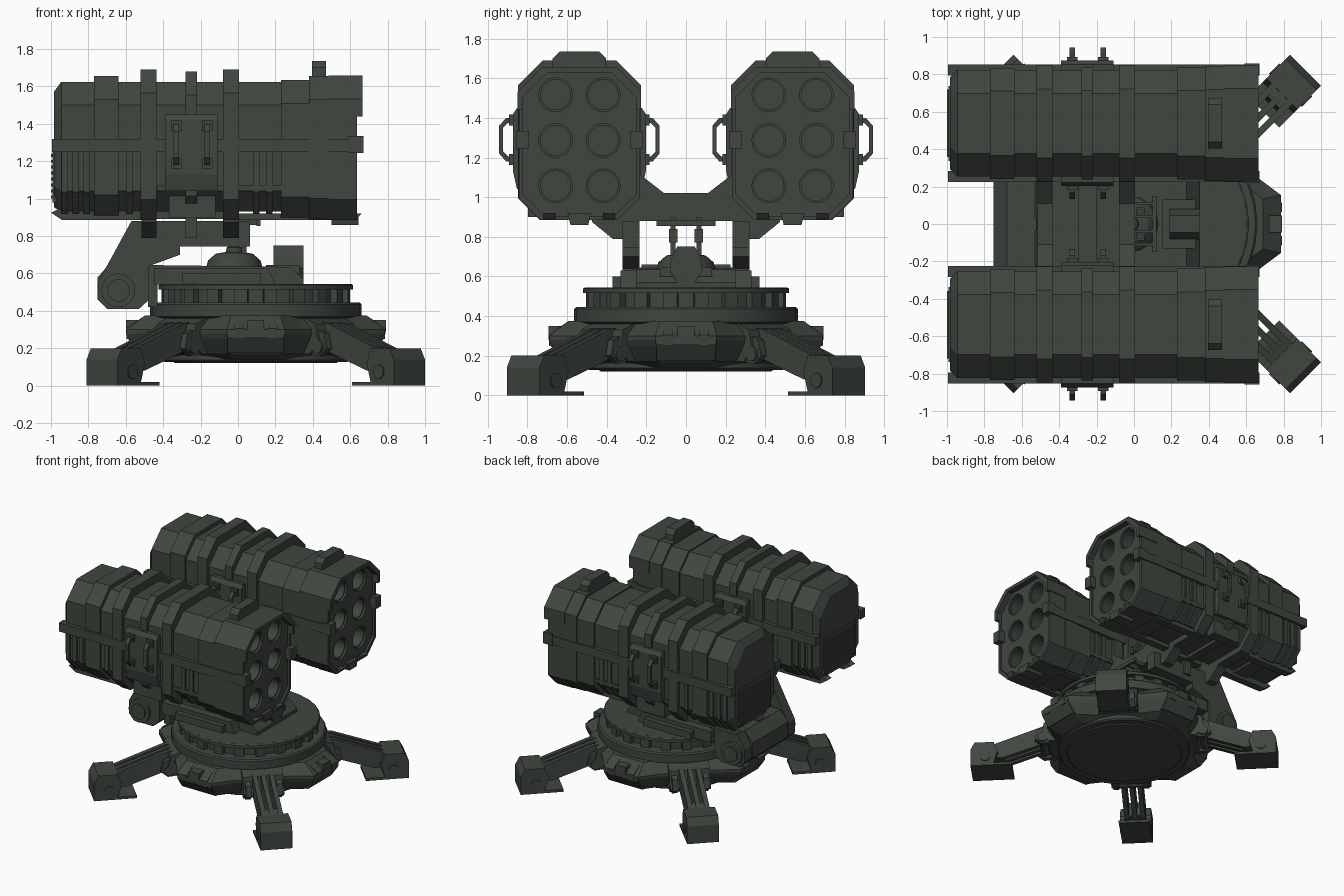
import bpy, bmesh, math
from mathutils import Vector, Matrix

if "Cube" in bpy.data.objects:
    bpy.data.objects.remove(bpy.data.objects["Cube"])

mat = bpy.data.materials.new("dark_olive_grey")
mat.diffuse_color = (0.050, 0.061, 0.050, 1)
mat.use_nodes = True
mat.node_tree.nodes["Principled BSDF"].inputs["Base Color"].default_value = mat.diffuse_color
CX = 0.095          # centre of the round base
PY, HW = 0.538, 0.285   # pod centre and body half width


def loft(name, rings, M=None, smooth=False):
    """Skin a list of equal point rings and cap both ends."""
    bm = bmesh.new()
    vs = [[bm.verts.new(p) for p in r] for r in rings]
    n = len(rings[0])
    for a, b in zip(vs, vs[1:]):
        for i in range(n):
            j = (i + 1) % n
            bm.faces.new((a[i], a[j], b[j], b[i]))
    bm.faces.new(vs[0])
    bm.faces.new(vs[-1])
    if M:
        bm.transform(M)
    bmesh.ops.recalc_face_normals(bm, faces=bm.faces)
    me = bpy.data.meshes.new(name)
    bm.to_mesh(me)
    bm.free()
    me.materials.append(mat)
    ob = bpy.data.objects.new(name, me)
    bpy.context.collection.objects.link(ob)
    if smooth:
        bpy.ops.object.select_all(action='DESELECT')
        ob.select_set(True)
        bpy.context.view_layer.objects.active = ob
        bpy.ops.object.shade_smooth_by_angle(angle=math.radians(30))
    return ob


def prism(name, pts, axis, a, b, M=None):
    """Extrude a 2D outline along an axis from a to b."""
    place = {'x': lambda p, t: (t, p[0], p[1]),
             'y': lambda p, t: (p[0], t, p[1]),
             'z': lambda p, t: (p[0], p[1], t)}[axis]
    return loft(name, [[place(p, t) for p in pts] for t in (a, b)], M)


def box(name, x0, x1, y0, y1, z0, z1, M=None):
    return prism(name, [(x0, y0), (x1, y0), (x1, y1), (x0, y1)], 'z', z0, z1, M)


def lathe(name, prof, n=32, M=None, smooth=True):
    """Revolve (radius, height) stations about local z."""
    rings = [[(r * math.cos(2 * math.pi * i / n), r * math.sin(2 * math.pi * i / n), z)
              for i in range(n)] for r, z in prof]
    return loft(name, rings, M, smooth)


def pin(name, x, z, y0, y1, r, n=24, M=None):
    T = Matrix.Translation((x, 0, z)) @ Matrix.Rotation(-math.pi / 2, 4, 'X')
    return lathe(name, [(r, y0), (r, y1)], n, (M @ T) if M else T)


def octagon(hw, zb, zt, ct=0.125, cb=0.11):
    return [(-hw + cb, zb), (hw - cb, zb), (hw, zb + cb), (hw, zt - ct),
            (hw - ct, zt), (-hw + ct, zt), (-hw, zt - ct), (-hw, zb + cb)]


# ---------- base ----------
B = Matrix.Translation((CX, 0, 0))
plan = []
for k in range(4):
    R = Matrix.Rotation(k * math.pi / 2, 2)
    plan += [R @ Vector(p) for p in ((.55, -.26), (.69, -.155), (.69, .155), (.55, .26))]
loft("base_skirt", [[(p.x * s, p.y * s, z) for p in plan] for s, z in
                    ((.76, .14), (.89, .17), (.98, .25), (1, .28), (1, .3), (.86, .375))], B)
lathe("base_bottom_disc", [(.43, .12), (.44, .128), (.49, .128), (.5, .138), (.5, .18)], 32, B)
lathe("turntable_ring", [(.54, .36), (.565, .37), (.565, .435), (.555, .445)], 32, B)
lathe("turntable_neck", [(.47, .44), (.47, .53)], 32, B)
lathe("turntable_plate", [(.52, .515), (.52, .538), (.51, .545)], 32, B)
for i in range(20):
    R = B @ Matrix.Rotation((i + .5) * math.pi / 10, 4, 'Z')
    box("neck_block", .44, .505, -.035, .035, .44, .52, R)

# plates and hooks on the four flat sides of the skirt
for k in range(4):
    R = B @ Matrix.Rotation(k * math.pi / 2, 4, 'Z')
    prism("side_plate", [(.56, .175), (.63, .175), (.69, .26), (.692, .3), (.57, .37)], 'y', -.15, .15, R)
    for s in (-1, 1):
        prism("side_hook", [(.6, .25), (.69, .25), (.695, .305), (.6, .37)], 'y',
              s * .09 - .025, s * .09 + .025, R)
    box("side_latch", .6, .695, -.045, .045, .29, .35, R)

# ---------- legs ----------
for k in range(4):
    R = B @ Matrix.Rotation(math.pi / 4 + k * math.pi / 2, 4, 'Z')
    prism("leg_bracket", [(.42, .17), (.56, .17), (.62, .24), (.6, .33), (.5, .37), (.42, .37)],
          'y', -.15, .15, R)
    for s in (-1, 1):
        prism("leg_bracket_cheek", [(.5, .17), (.62, .16), (.67, .2), (.65, .28), (.5, .34)],
              'y', s * .115 - .02, s * .115 + .02, R)
    pin("leg_pivot", .61, .21, -.15, .15, .038, 16, R)
    for y in (-.062, 0, .062):
        prism("leg_bar", [(.52, .22), (.52, .345), (.62, .335), (1.0, .195), (1.02, .09), (.92, .08)],
              'y', y - .018, y + .018, R)
    prism("leg_knuckle", [(.9, .09), (.92, .215), (1, .19), (1, .08)], 'y', -.078, .078, R)
    prism("foot_block", [(.985, .02), (1.162, .02), (1.162, .14), (1.13, .2), (.985, .2), (.955, .12)],
          'y', -.117, .117, R)
    pin("foot_pivot", 1.05, .075, -.124, .124, .038, 16, R)
    box("foot_plate", .846, 1.162, -.117, .117, 0, .02, R)

# ---------- turret platform ----------
prism("turret_platform", [(-.48, .42), (-.43, .42), (-.43, .54), (.35, .54), (.35, .57), (.28, .635), (-.48, .645)],
      'y', -.25, .25)
for s in (-1, 1):
    a, b = sorted((s * .23, s * .33))
    prism("platform_rail", [(-.45, .54), (.2, .54), (.16, .63), (-.45, .63)], 'y', a, b)
    a, b = sorted((s * .31, s * .37))
    box("platform_step", -.3, .12, a, b, .54, .6)
    # lifting arms carrying the pods
    a, b = sorted((s * .235, s * .32))
    prism("lift_arm", [(-.57, .88), (-.745, .56), (-.745, .46), (-.7, .41), (-.53, .41), (-.475, .46),
                       (-.475, .64), (-.31, .7), (-.31, .745), (.065, .745), (.065, .88)], 'y', a, b)
    a, b = sorted((s * .31, s * .345))
    pin("arm_hub", -.64, .51, a, b, .09)
    a, b = sorted((s * .34, s * .355))
    pin("arm_hub_cap", -.64, .51, a, b, .06)
    for x in (-.5, -.28, -.06):
        a, b = sorted((s * .3, s * .34))
        box("arm_lug", x, x + .06, a, b, .79, .9)
    box("lift_rod", .02, .045, s * .065 - .013, s * .065 + .013, .66, .9)
    box("lift_rod_clamp", .01, .055, s * .065 - .022, s * .065 + .022, .77, .84)
prism("hinge_block", [(-.75, .46), (-.7, .41), (-.53, .41), (-.49, .45), (-.49, .63), (-.53, .66),
                      (-.68, .66), (-.75, .58)], 'y', -.225, .225)
box("hinge_panel", -.67, -.52, -.035, .035, .65, .668)
lathe("dome", [(.15, .635), (.14, .67), (.1, .705), (.045, .715), (.04, .74), (.02, .75)], 16,
      Matrix.Translation((-.02, 0, 0)))
prism("sensor_block", [(-.04, .56), (.04, .56), (.082, .63), (.075, .69), (.045, .75), (-.045, .75),
                       (-.075, .69), (-.082, .63)], 'x', .19, .35)
box("sensor_mount", .15, .33, -.13, .13, .6, .645)

# ---------- cross frames between the pods ----------
frame = [(-.475, .875), (-.37, .79), (-.235, .79), (-.235, .88), (.235, .88), (.235, .79), (.37, .79),
         (.475, .875), (.475, .9), (.27, 1.12), (.24, 1.12), (.11, 1.02), (-.11, 1.02), (-.24, 1.12),
         (-.27, 1.12), (-.475, .9)]
for x0, x1 in ((-.515, -.435), (-.08, .005)):
    prism("cross_frame", frame, 'x', x0, x1)
box("frame_web", -.44, -.07, -.26, .26, .89, .96)
box("frame_spine", -.3, -.2, -.22, .22, .95, 1.0)
for y in (-.11, -.04, .04, .11):
    box("frame_rod", 0, .12, y - .008, y + .008, .86, .885)
box("frame_rod_bar", .1, .12, -.15, .15, .855, .885)

# ---------- launcher pods ----------
body = (HW, .93, 1.625)
bands = [(-.77, -.64, (.297, .91, 1.655)), (-.52, -.435, (.31, .885, 1.69)), (-.28, -.22, (.3, .905, 1.68)),
         (-.08, .005, (.31, .885, 1.69)), (.23, .38, (.3, .9, 1.635)), (.38, .485, (.307, .89, 1.655)),
         (.485, .635, (.305, .885, 1.65))]
stations = [(-.985, (.245, .955, 1.57)), (-.945, body)]
for x0, x1, size in bands:
    if x0 < .3:
        stations.append((x0, body))
    stations += [(x0, size), (x1, size)]
    if x1 < .2:
        stations.append((x1, body))
stations += [(.635, (.285, .905, 1.63)), (.618, (.285, .905, 1.63))]
X_AXIS = Matrix.Rotation(math.pi / 2, 4, 'Y')


def build_pod(P):
    pod = loft("pod_body", [[(x, y, z) for y, z in octagon(*s)] for x, s in stations], P)
    # six launch tubes bored into the front face
    for y in (-.12, .12):
        for z in (1.057, 1.287, 1.517):
            cut = lathe("tube_cutter", [(.085, .7), (.085, .6), (.076, .6), (.076, .28)], 24,
                        P @ Matrix.Translation((0, y, z)) @ X_AXIS, False)
            m = pod.modifiers.new("bore", 'BOOLEAN')
            m.object, m.solver, m.operation = cut, 'EXACT', 'DIFFERENCE'
            bpy.context.view_layer.objects.active = pod
            bpy.ops.object.modifier_apply(modifier=m.name)
            bpy.data.objects.remove(cut)
    # hood lip over the mouth
    outer = octagon(.312, .88, 1.658)[3:7]
    inner = octagon(.285, .905, 1.63)[3:7]
    lip = [(.312, 1.44)] + outer + [(-.312, 1.44), (-.285, 1.44)] + inner[::-1] + [(.285, 1.44)]
    prism("mouth_hood", lip, 'x', .485, .665, P)
    # top grip, and clip under the mouth
    prism("top_grip", [(-.135, 1.64), (-.135, 1.7), (-.1, 1.735), (.1, 1.735), (.135, 1.7), (.135, 1.64)],
          'x', .395, .47, P)
    prism("bottom_clip", [(-.06, .92), (-.045, .86), (.045, .86), (.06, .92)], 'x', .5, .645, P)
    # rear grille
    box("grille_frame", -.992, -.97, -.2, .2, .98, 1.27, P)
    for i in range(8):
        z = 1.0 + i * .032
        box("grille_slat", -1.0, -.98, -.18, .18, z, z + .016, P)
    for s in (-1, 1):
        S = P @ Matrix.Diagonal((1, s, 1, 1))
        box("side_rail", -.995, .66, HW - .03, .314, 1.25, 1.32, S)
        box("mouth_clip", .59, .67, .255, .32, 1.245, 1.335, S)
        # bottom skids with flared tips
        for pts in ([(-1, .925), (-.94, .885), (-.5, .885), (-.5, .94), (-.95, .95)],
                    [(0, .885), (.63, .885), (.66, .92), (.0, .92)]):
            prism("bottom_skid", pts, 'y', .12, .18, S)
        # ribs wrapped round the lower edge
        rib = [(.26, 1.25), (.297, 1.25), (.297, 1.035), (.19, .92), (.15, .92), (.15, .95), (.26, 1.06)]
        for x in (-.945, -.885, -.825, -.6, .08, .15):
            prism("lower_rib", rib, 'x', x, x + .035, S)
        box("lower_strip", -.43, .23, HW - .02, .297, 1.04, 1.07, S)
        # handle plate with two grab handles
        prism("handle_plate", [(.28, 1.04), (.315, 1.04), (.335, 1.13), (.335, 1.42), (.315, 1.45), (.28, 1.45)],
              'x', -.39, -.11, S)
        box("handle_plate_foot", -.37, -.12, .18, .26, .9, 1.02, S)
        grip = [(.32, 1.18), (.37, 1.18), (.405, 1.22), (.405, 1.36), (.37, 1.4), (.32, 1.4),
                (.32, 1.375), (.36, 1.375), (.385, 1.35), (.385, 1.23), (.36, 1.205), (.32, 1.205)]
        for x in (-.33, -.165):
            prism("grab_handle", grip, 'x', x - .015, x + .015, S)
            for z in (1.19, 1.39):
                box("handle_mount", x - .028, x + .028, .33, .355, z - .028, z + .028, S)


for side in (-1, 1):
    build_pod(Matrix.Translation((0, side * PY, 0)))
